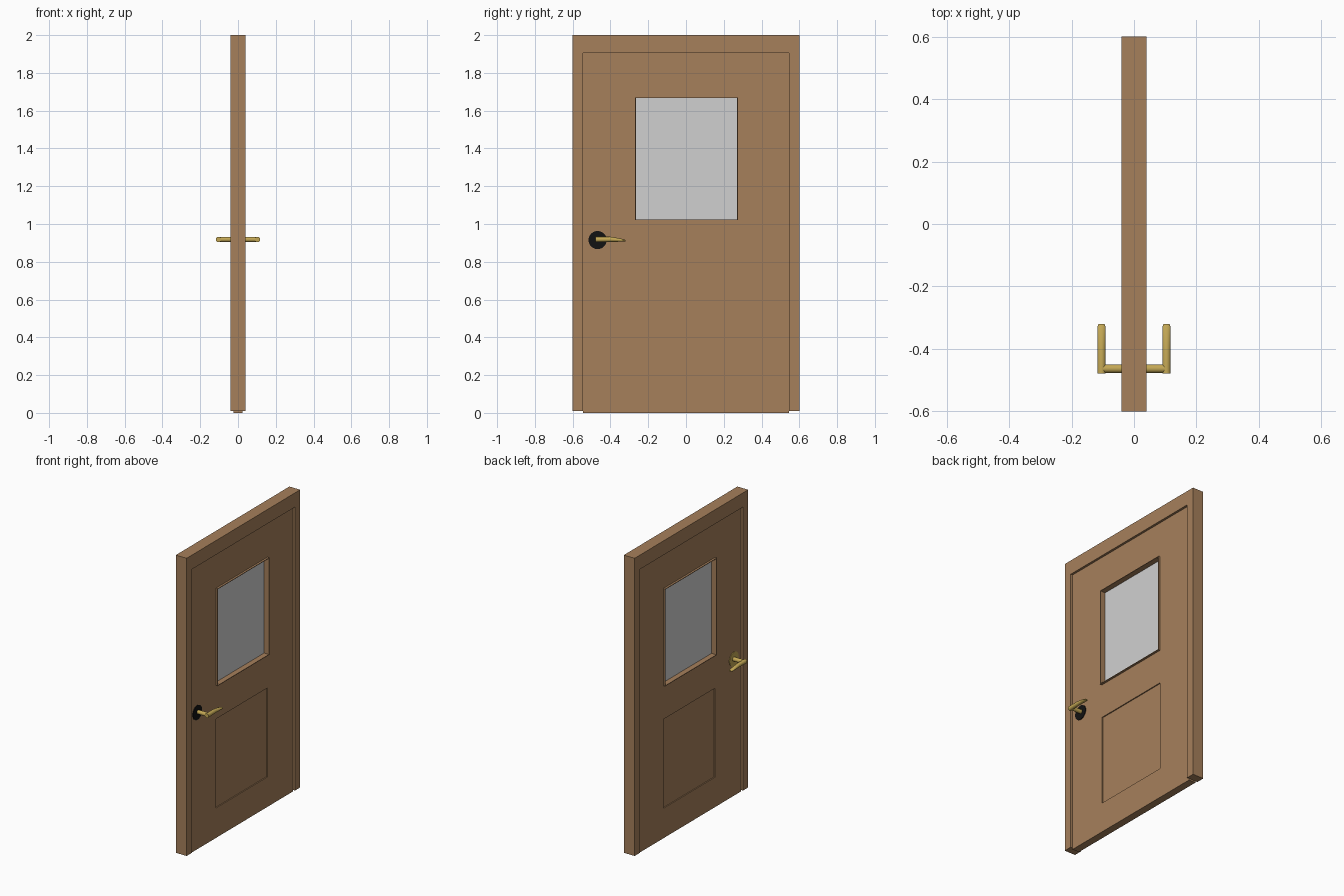
import bpy, bmesh, math
from mathutils import Matrix

if "Cube" in bpy.data.objects:
    bpy.data.objects.remove(bpy.data.objects["Cube"])


def material(name, rgb):
    m = bpy.data.materials.new(name)
    m.diffuse_color = (*rgb, 1.0)
    m.use_nodes = True
    m.node_tree.nodes["Principled BSDF"].inputs["Base Color"].default_value = m.diffuse_color
    return m


WOOD = material("brown_wood", (0.38, 0.215, 0.105))
GLASS = material("pale_glass", (0.63, 0.63, 0.63))
BRASS = material("brass", (0.55, 0.39, 0.09))
BLACK = material("black_metal", (0.006, 0.006, 0.006))


def finish(bm, name, mat):
    bmesh.ops.recalc_face_normals(bm, faces=bm.faces[:])
    me = bpy.data.meshes.new(name)
    bm.to_mesh(me)
    bm.free()
    me.materials.append(mat)
    ob = bpy.data.objects.new(name, me)
    bpy.context.collection.objects.link(ob)
    return ob


def box(name, mat, x, y, z):
    bm = bmesh.new()
    bmesh.ops.create_cube(bm, size=1)
    for v in bm.verts:
        for i, (lo, hi) in enumerate((x, y, z)):
            v.co[i] = lo if v.co[i] < 0 else hi
    return finish(bm, name, mat)


def smooth(ob):
    bpy.ops.object.select_all(action='DESELECT')
    ob.select_set(True)
    bpy.context.view_layer.objects.active = ob
    bpy.ops.object.shade_smooth_by_angle(angle=math.radians(40))


# Door frame: upside-down U profile pushed through the wall thickness
bm = bmesh.new()
profile = [(-.6, .01), (-.6, 2), (.6, 2), (.6, .01),
           (.545, .01), (.545, 1.905), (-.545, 1.905), (-.545, .01)]
face = bm.faces.new([bm.verts.new((-.04, y, z)) for y, z in profile])
ext = bmesh.ops.extrude_face_region(bm, geom=[face])
for v in [g for g in ext["geom"] if isinstance(g, bmesh.types.BMVert)]:
    v.co.x = .04
finish(bm, "door_frame", WOOD)

# Door leaf with a window opening and a shallow panel on each side
WY, WZ = (-.27, .275), (1.02, 1.67)
PZ = (.2, .795)
leaf = box("door_leaf", WOOD, (-.025, .025), (-.545, .545), (0, 1.905))
cutters = [box("window_cutter", WOOD, (-.1, .1), WY, WZ),
           box("panel_cutter_right", WOOD, (.018, .1), WY, PZ),
           box("panel_cutter_left", WOOD, (-.1, -.018), WY, PZ)]
for c in cutters:
    c.hide_render = True
    c.hide_set(True)
    mod = leaf.modifiers.new(c.name, 'BOOLEAN')
    mod.operation = 'DIFFERENCE'
    mod.solver = 'EXACT'
    mod.object = c

# Bake the cuts, then drop the cutters
bpy.context.view_layer.update()
baked = bpy.data.meshes.new_from_object(
    leaf.evaluated_get(bpy.context.evaluated_depsgraph_get()))
leaf.modifiers.clear()
leaf.data = baked
for c in cutters:
    bpy.data.objects.remove(c)

# Thin window surround standing proud of the leaf on both sides
bm = bmesh.new()
loops = []
for x, t in ((-.039, 0), (.039, 0), (.039, .004), (-.039, .004)):
    loops.append([bm.verts.new((x, y, z)) for y, z in (
        (WY[0] + t, WZ[0] + t), (WY[1] - t, WZ[0] + t),
        (WY[1] - t, WZ[1] - t), (WY[0] + t, WZ[1] - t))])
for i in range(4):
    a, b = loops[i], loops[(i + 1) % 4]
    for j in range(4):
        k = (j + 1) % 4
        bm.faces.new((a[j], a[k], b[k], b[j]))
finish(bm, "window_surround", WOOD)

# Window pane
box("window_glass", GLASS, (-.003, .003),
    (WY[0] + .002, WY[1] - .002), (WZ[0] + .002, WZ[1] - .002))

# Handles, one set per side
HY, HZ = -.465, .915


def rod(name, mat, x0, x1, r, y, z):
    bm = bmesh.new()
    bmesh.ops.create_cone(
        bm, cap_ends=True, segments=32, radius1=r, radius2=r,
        depth=abs(x1 - x0),
        matrix=Matrix.Translation(((x0 + x1) / 2, y, z))
        @ Matrix.Rotation(math.pi / 2, 4, 'Y'))
    smooth(finish(bm, name, mat))


# Lever sections: y, centre z, half width, half height
SECTIONS = [(-.478, .918, .0135, .0145), (-.40, .919, .0135, .0135),
            (-.36, .916, .0135, .010), (-.33, .913, .0135, .006),
            (-.32, .912, .010, .004)]
for s, side, rose_mat in ((1, "right", BLACK), (-1, "left", BRASS)):
    rod("handle_rose_" + side, rose_mat, s * .024, s * .029, .048, -.468, HZ)
    rod("handle_spindle_" + side, BRASS, s * .024, s * .105, .0135, -.463, .918)
    bm = bmesh.new()
    rings = []
    for y, z, rx, rz in SECTIONS:
        rings.append([bm.verts.new((s * .104 + rx * math.cos(a), y,
                                    z + rz * math.sin(a)))
                      for a in (i * math.tau / 20 for i in range(20))])
    for a, b in zip(rings, rings[1:]):
        for j in range(20):
            k = (j + 1) % 20
            bm.faces.new((a[j], a[k], b[k], b[j]))
    bm.faces.new(rings[0])
    bm.faces.new(rings[-1])
    smooth(finish(bm, "handle_lever_" + side, BRASS))
